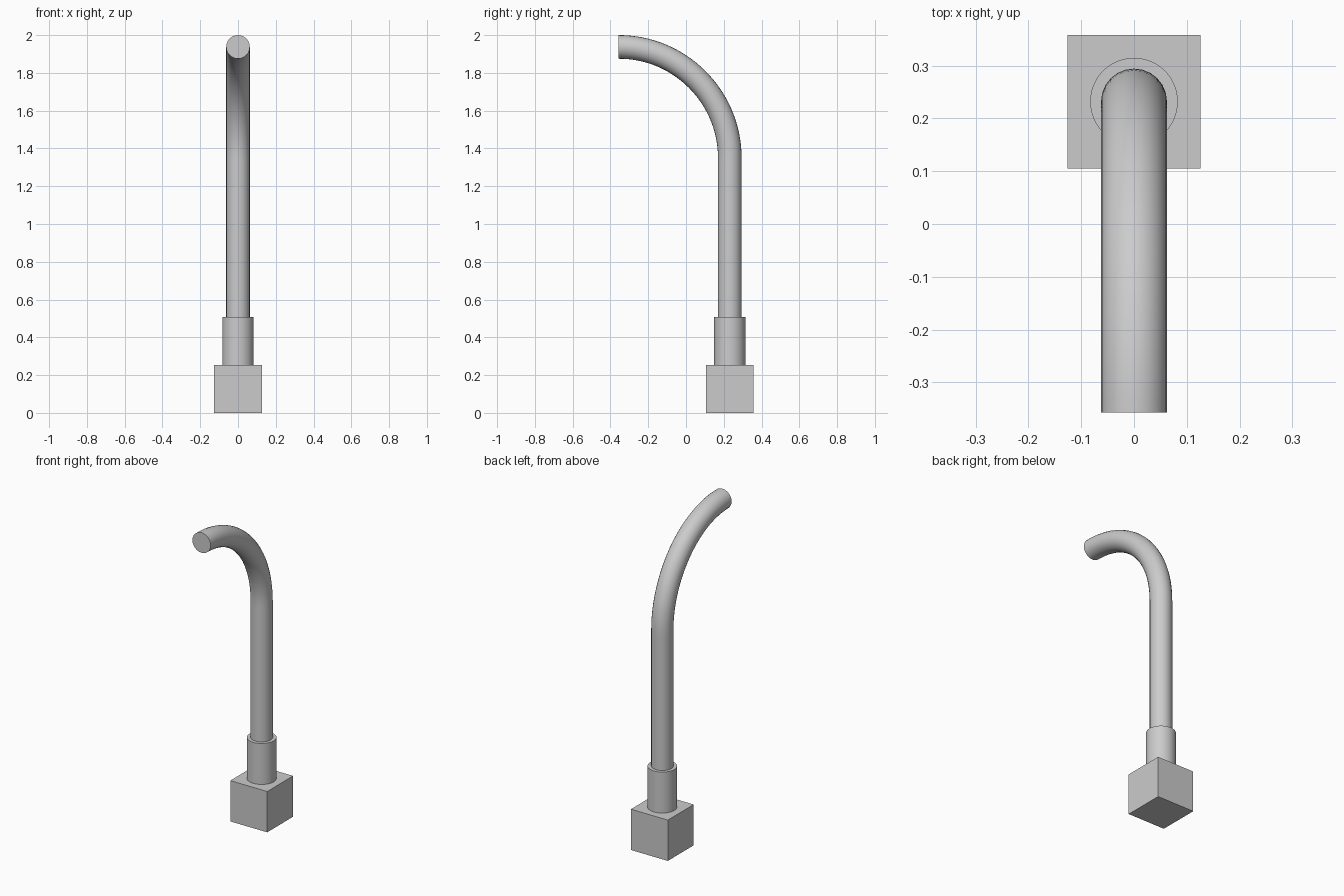
import bpy

# Remove the default cube
cube = bpy.data.objects.get("Cube")
if cube:
    bpy.data.objects.remove(cube, do_unlink=True)

# Single grey material
grey = bpy.data.materials.new("plain_grey")
grey.use_nodes = True
colour = (0.6, 0.6, 0.6, 1)
grey.diffuse_color = colour
grey.node_tree.nodes["Principled BSDF"].inputs["Base Color"].default_value = colour

POST_Y = 0.232       # axis of the upright
BASE = 0.253         # cube edge
COLLAR_TOP = 0.507
PIPE_R = 0.0625
BEND_R = 0.589
BEND_Z = 2 - PIPE_R - BEND_R


def finish(obj, name, smooth=True):
    obj.name = name
    obj.data.name = name
    obj.data.materials.clear()
    obj.data.materials.append(grey)
    if smooth:
        bpy.ops.object.shade_smooth_by_angle()


# Square base block
bpy.ops.mesh.primitive_cube_add(size=BASE, location=(0, POST_Y, BASE / 2))
finish(bpy.context.object, "base_block", smooth=False)

# Collar that holds the pipe
bpy.ops.mesh.primitive_cylinder_add(
    vertices=48, radius=0.083, depth=COLLAR_TOP - BASE,
    location=(0, POST_Y, (COLLAR_TOP + BASE) / 2))
finish(bpy.context.object, "collar")

# Bent pipe: straight upright, then a quarter-circle towards the front
curve = bpy.data.curves.new("pipe_path", "CURVE")
curve.dimensions = "3D"
curve.bevel_depth = PIPE_R
curve.bevel_resolution = 10
curve.resolution_u = 32
curve.use_fill_caps = True
spline = curve.splines.new("BEZIER")
spline.bezier_points.add(2)
k = 0.5523 * BEND_R
end_y, end_z = POST_Y - BEND_R, BEND_Z + BEND_R
stations = [  # (y, z), incoming handle, outgoing handle
    ((POST_Y, COLLAR_TOP), (POST_Y, BASE), (POST_Y, 0.8)),
    ((POST_Y, BEND_Z), (POST_Y, 1.1), (POST_Y, BEND_Z + k)),
    ((end_y, end_z), (end_y + k, end_z), (end_y - k, end_z)),
]
for point, (co, left, right) in zip(spline.bezier_points, stations):
    point.handle_left_type = point.handle_right_type = "FREE"
    point.co = (0, *co)
    point.handle_left = (0, *left)
    point.handle_right = (0, *right)

pipe = bpy.data.objects.new("bent_pipe", curve)
bpy.context.collection.objects.link(pipe)
bpy.ops.object.select_all(action="DESELECT")
pipe.select_set(True)
bpy.context.view_layer.objects.active = pipe
bpy.ops.object.convert(target="MESH")
finish(bpy.context.object, "bent_pipe")
